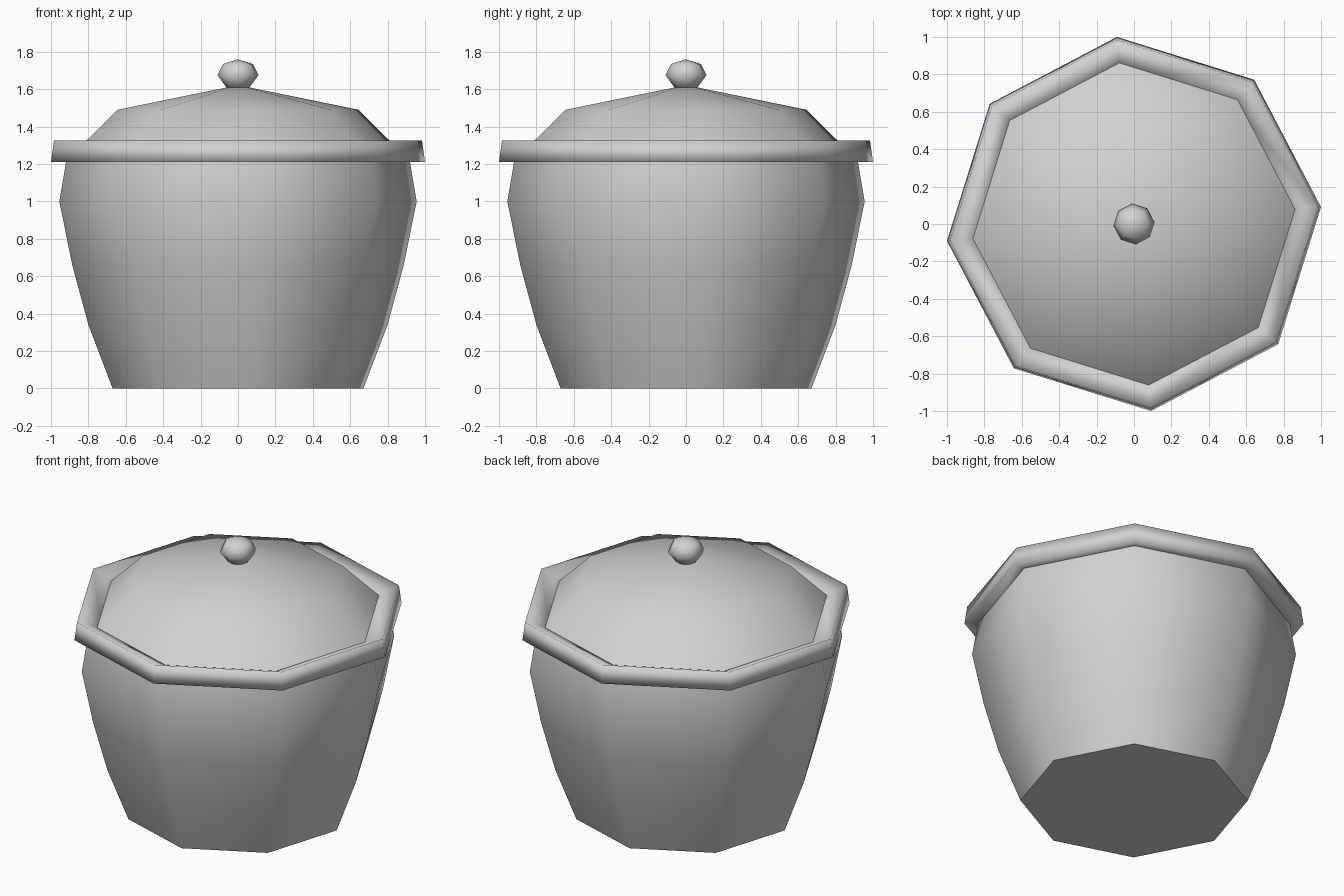
import bpy, bmesh, math

SIDES = 8
TURN = math.radians(5.2)

cube = bpy.data.objects.get("Cube")
if cube:
    bpy.data.objects.remove(cube, do_unlink=True)

# Single glaze colour
glaze = bpy.data.materials.new("pale_grey")
glaze.use_nodes = True
glaze.diffuse_color = (0.64, 0.64, 0.64, 1)
glaze.node_tree.nodes["Principled BSDF"].inputs["Base Color"].default_value = (0.64, 0.64, 0.64, 1)


def lathe(name, profile, closed=False, smooth_angle=180):
    """Turn an (r, z) profile into an eight-sided solid; r = 0 makes a pole."""
    bm = bmesh.new()
    rings = []
    for r, z in profile:
        if r == 0:
            rings.append([bm.verts.new((0, 0, z))] * SIDES)
        else:
            angles = [TURN + i * math.tau / SIDES for i in range(SIDES)]
            rings.append([bm.verts.new((r * math.cos(a), r * math.sin(a), z)) for a in angles])
    pairs = list(zip(rings, rings[1:]))
    if closed:
        pairs.append((rings[-1], rings[0]))
    for low, high in pairs:
        for i in range(SIDES):
            j = (i + 1) % SIDES
            corners = dict.fromkeys((low[i], low[j], high[j], high[i]))
            bm.faces.new(list(corners))
    # Flat caps on open ends
    if not closed:
        for ring in (rings[0], rings[-1]):
            if ring[0] is not ring[1]:
                bm.faces.new(ring)
    bmesh.ops.recalc_face_normals(bm, faces=bm.faces)
    mesh = bpy.data.meshes.new(name)
    bm.to_mesh(mesh)
    bm.free()
    mesh.materials.append(glaze)
    obj = bpy.data.objects.new(name, mesh)
    bpy.context.collection.objects.link(obj)
    bpy.ops.object.select_all(action='DESELECT')
    obj.select_set(True)
    bpy.context.view_layer.objects.active = obj
    bpy.ops.object.shade_smooth_by_angle(angle=math.radians(smooth_angle))
    return obj


# Bulging pot with a flat base
lathe("pot_body", [(0.673, 0), (0.803, 0.34), (0.89, 0.66), (0.959, 1.0), (0.922, 1.22)],
      smooth_angle=60)

# Collar whose top slopes inward to the lid
lathe("pot_rim", [(1.004, 1.21), (0.988, 1.325), (0.84, 1.265), (0.84, 1.21)], closed=True)

# Lid with a steep shoulder and shallow crown
lathe("lid", [(0.9, 1.24), (0.648, 1.49), (0, 1.622)], smooth_angle=60)

# Faceted ball handle
lathe("lid_knob", [(0.055, 1.6), (0.11, 1.675), (0.08, 1.735), (0, 1.76)])
